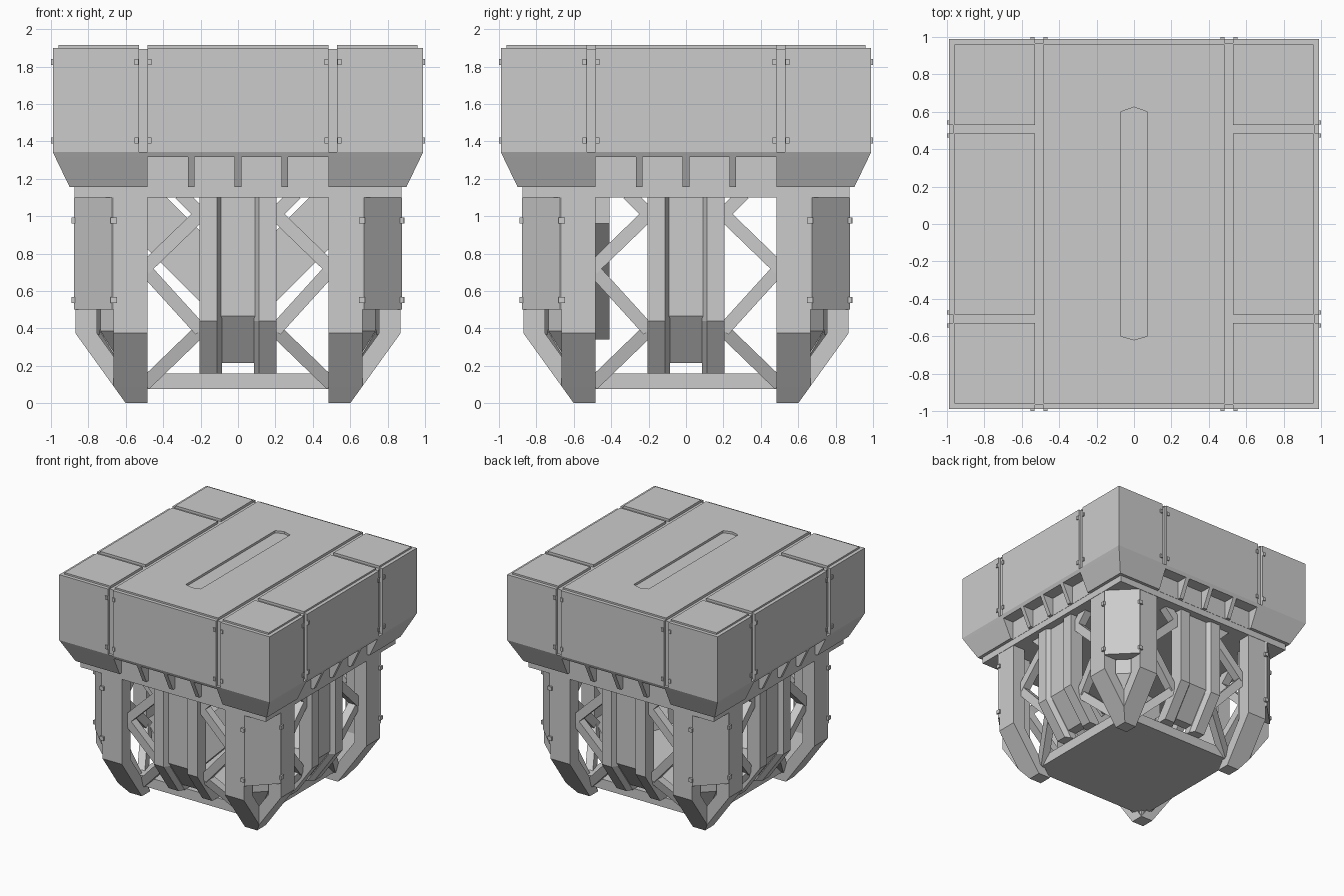
import bpy, bmesh, math
from mathutils import Vector

if "Cube" in bpy.data.objects:
    bpy.data.objects.remove(bpy.data.objects["Cube"])


def loft(name, rings, turns=(0,)):
    """Skin equal-length rings of 3D points; repeat turned by quarter turns."""
    bm = bmesh.new()
    vs = [[bm.verts.new(p) for p in r] for r in rings]
    n = len(rings[0])
    for a, b in zip(vs, vs[1:]):
        for i in range(n):
            bm.faces.new((a[i], a[(i + 1) % n], b[(i + 1) % n], b[i]))
    bm.faces.new(vs[0])
    bm.faces.new(vs[-1])
    bmesh.ops.recalc_face_normals(bm, faces=bm.faces)
    me = bpy.data.meshes.new(name)
    bm.to_mesh(me)
    bm.free()
    for k in turns:
        ob = bpy.data.objects.new(name, me)
        ob.rotation_euler.z = k * math.pi / 2
        bpy.context.collection.objects.link(ob)
    return ob


def rect(x0, x1, y0, y1, z):
    return [(x0, y0, z), (x1, y0, z), (x1, y1, z), (x0, y1, z)]


def box(name, x0, x1, y0, y1, z0, z1, turns=(0,)):
    return loft(name, [rect(x0, x1, y0, y1, z) for z in (z0, z1)], turns)


def sq(h, z):
    return rect(-h, h, -h, h, z)


ALL = (0, 1, 2, 3)

# Upper block: groove floor, then armour panels separated by grooves
box("block_core", -.968, .968, -.968, .968, 1.33, 1.893)
strip = box("centre_panel", -.485, .485, -.99, .99, 1.343, 1.9)
cap = box("centre_cap", -.485, .485, -.96, .96, 1.897, 1.914)
for s in (-1, 1):
    xs = sorted((s * .53, s * .99))
    xc = sorted((s * .53, s * .96))
    for y0, y1 in ((-.99, -.53), (-.485, .485), (.53, .99)):
        box("side_panel", *xs, y0, y1, 1.343, 1.9)
        box("side_cap", *xc, max(y0, -.96), min(y1, .96), 1.897, 1.914)

# Long pointed slot in the top
slot = [(-.07, -.6), (0, -.62), (.07, -.6), (.07, .6), (0, .625), (-.07, .6)]
cutter = loft("slot_cutter", [[(x, y, z) for x, y in slot] for z in (1.895, 1.95)])
cutter.hide_render = True
bpy.context.view_layer.update()
for ob in (strip, cap):
    m = ob.modifiers.new("slot", 'BOOLEAN')
    m.operation, m.object, m.solver = 'DIFFERENCE', cutter, 'EXACT'
    with bpy.context.temp_override(object=ob, active_object=ob):
        bpy.ops.object.modifier_apply(modifier=m.name)
bpy.data.objects.remove(cutter)

# Tapered underside with ribbed recesses
loft("taper_rim", [sq(.977, 1.315), sq(.99, 1.343)])
box("recess_wall", -.875, .875, -.875, .875, 1.155, 1.32)
loft("taper_corner", [rect(.485, .9, .485, .9, 1.155),
                      rect(.485, .977, .485, .977, 1.315)], ALL)
for x in (-.25, 0, .25):
    loft("recess_rib", [rect(x - .018, x + .018, .8, .9, 1.155),
                        rect(x - .018, x + .018, .8, .977, 1.315)], ALL)
box("base_slab", -.873, .873, -.873, .873, 1.1, 1.157)

# Small clips beside the vertical grooves
for g in (-.508, .508):
    for d in (-.035, .035):
        for z in (1.405, 1.825):
            box("groove_clip", g + d - .01, g + d + .01, .96, 1.0, z - .016, z + .016, ALL)

# Corner legs: two bent beams meeting in each foot, plus an inner core
leg = [(0, .6, .485, .6), (.09, .665, .549, .665),
       (.375, .665, .755, .87), (1.1, .665, .755, .87)]  # z, side edge, inner, outer
loft("leg_beam_a", [rect(.485, e, i, o, z) for z, e, i, o in leg], ALL)
loft("leg_beam_b", [rect(i, o, .485, e, z) for z, e, i, o in leg], ALL)


def core(c, a, b, z):
    return [(c, c, z), (a, c, z), (a, b, z), (b, a, z), (c, a, z)]


loft("leg_core", [core(.487, .5, .495, .01), core(.6, .735, .64, .385),
                  core(.6, .735, .64, 1.1)], ALL)

# Diagonal corner plates with clips
plate = [(.66, .868), (.674, .876), (.876, .674), (.868, .66), (.755, .66), (.66, .755)]
loft("corner_plate", [[(x, y, z) for x, y in plate] for z in (.5, 1.1)], ALL)
for z in (.552, .978):
    for a, b in ((.665, .872), (.872, .665)):
        box("plate_clip", a - .018, a + .018, b - .018, b + .013, z - .016, z + .016, ALL)

# Bent centre columns: two ribs and a recessed web
bend = [(.16, .64), (.44, .84), (1.1, .84)]
for s in (-1, 1):
    loft("column_rib", [[(s * .205, o - .12, z), (s * .205, o, z), (s * .112, o, z),
                         (s * .085, o - .045, z), (s * .085, o - .12, z)]
                        for z, o in bend], ALL)
web = [(.215, .625), (.465, .805), (1.1, .805)]
loft("column_web", [rect(-.09, .09, o - .08, o, z) for z, o in web], ALL)

# Zigzag braces between columns and legs; the lowest ones lean in with the feet
zig = [(.5, .1), (.2, .39), (.5, .72), (.2, 1.01), (.31, 1.12)]
lean = [.55, .72, .76, .76, .76]
for s in (-1, 1):
    for i in range(4):
        p, q = zig[i], zig[i + 1]
        a, b = Vector((s * p[0], lean[i], p[1])), Vector((s * q[0], lean[i + 1], q[1]))
        d = (b - a).normalized()
        w = Vector((-d.z, 0, d.x)).normalized() * .035
        t = Vector((0, .035, 0))
        loft("brace", [[c - w - t, c + w - t, c + w + t, c - w + t] for c in (a, b)], ALL)

# Chevron plate behind the front bracing
chev = [(0, .34), (.62, .96), (.62, 1.1), (.38, 1.1), (0, .72),
        (-.38, 1.1), (-.62, 1.1), (-.62, .96)]
loft("chevron_plate", [[(x, y, z) for x, z in chev] for y in (-.5, -.41)])

# Floor plate between the feet
box("floor_plate", -.57, .57, -.57, .57, .075, .16)
